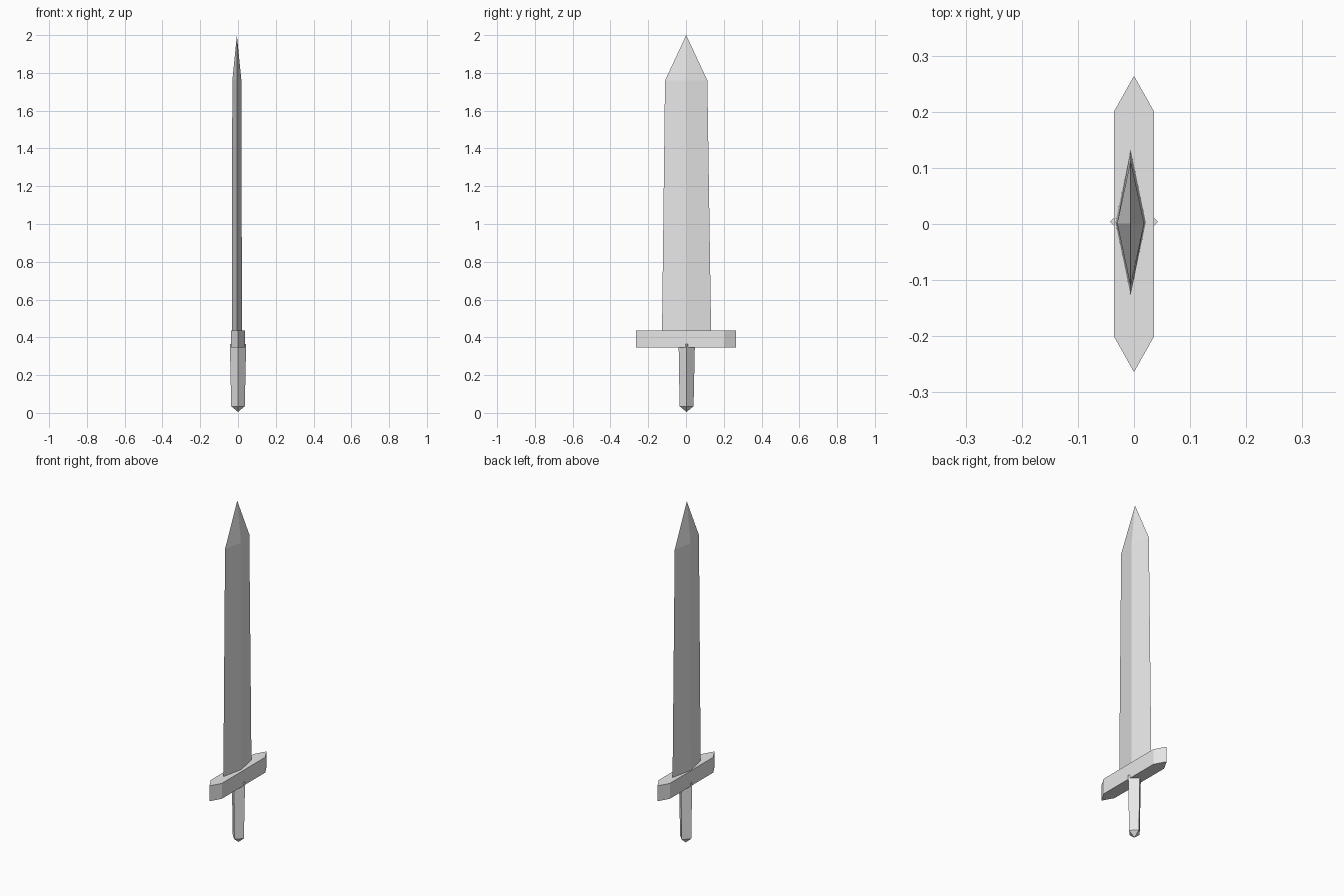
import bpy
import bmesh

if "Cube" in bpy.data.objects:
    bpy.data.objects.remove(bpy.data.objects["Cube"], do_unlink=True)

GREY = (0.8, 0.8, 0.8, 1.0)
steel = bpy.data.materials.new("light_grey")
steel.use_nodes = True
steel.diffuse_color = GREY
steel.node_tree.nodes["Principled BSDF"].inputs["Base Color"].default_value = GREY


def diamond(hx, hy, z, cx=0.0, cy=0.0):
    """Four-cornered ring with its points on the x and y axes."""
    return [(cx + hx, cy, z), (cx, cy + hy, z), (cx - hx, cy, z), (cx, cy - hy, z)]


def loft(name, rings):
    """Skin a stack of rings; a ring of one point closes to a tip."""
    bm = bmesh.new()
    loops = [[bm.verts.new(p) for p in ring] for ring in rings]
    for low, high in zip(loops, loops[1:]):
        n = max(len(low), len(high))
        for i in range(n):
            j = (i + 1) % n
            if len(low) == 1:
                bm.faces.new((low[0], high[j], high[i]))
            elif len(high) == 1:
                bm.faces.new((low[i], low[j], high[0]))
            else:
                bm.faces.new((low[i], low[j], high[j], high[i]))
    for end in (loops[0], loops[-1]):
        if len(end) > 1:
            bm.faces.new(end)
    bmesh.ops.recalc_face_normals(bm, faces=bm.faces)
    mesh = bpy.data.meshes.new(name)
    bm.to_mesh(mesh)
    bm.free()
    mesh.materials.append(steel)
    obj = bpy.data.objects.new(name, mesh)
    bpy.context.collection.objects.link(obj)
    return obj


# Blade: slim diamond section, tapering to a point
BX, BY = -0.006, 0.003
loft("blade", [
    diamond(0.027, 0.13, 0.42, BX, BY),
    diamond(0.024, 0.112, 1.76, BX, 0.001),
    [(BX, 0.001, 2.0)],
])

# Crossguard: bar with pointed ends
side = 0.036
outline = [(side, -0.2), (side, 0.2), (0, 0.264), (-side, 0.2), (-side, -0.2), (0, -0.264)]
loft("crossguard", [[(x, y, z) for x, y in outline] for z in (0.345, 0.435)])

# Grip: square section turned on its corner, with a pointed pommel
loft("grip", [
    [(0, 0.003, 0.005)],
    diamond(0.036, 0.037, 0.035, 0, 0.003),
    diamond(0.043, 0.043, 0.365, 0, 0.004),
])
